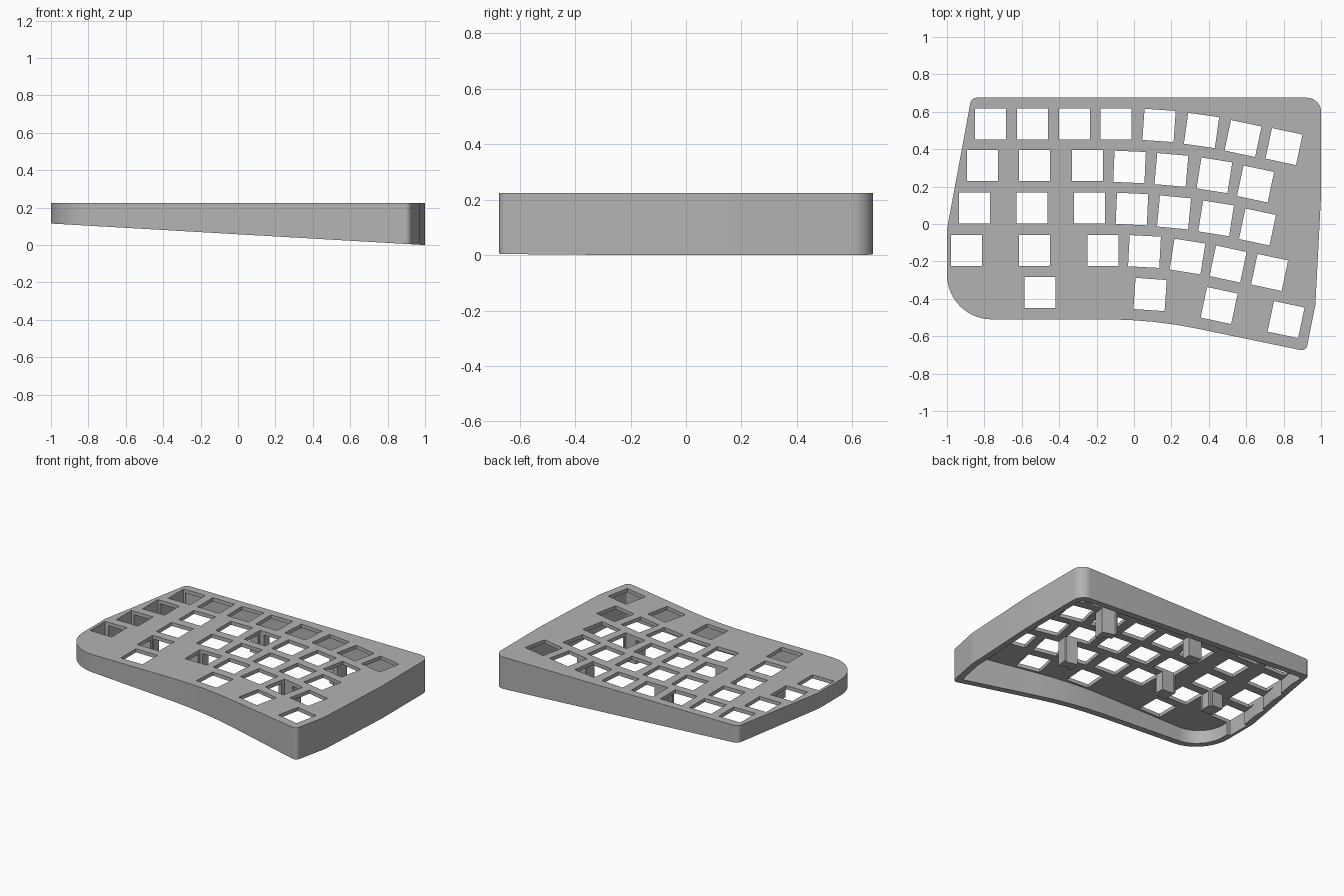
import bpy, bmesh, math
from mathutils import Vector, Matrix

cube = bpy.data.objects.get("Cube")
if cube:
    bpy.data.objects.remove(cube, do_unlink=True)

TOP, PLATE, WALL, KEY = 0.225, 0.025, 0.045, 0.167

mat = bpy.data.materials.new("plain_grey")
mat.use_nodes = True
GREY = (0.45, 0.45, 0.45, 1)
mat.diffuse_color = GREY
mat.node_tree.nodes["Principled BSDF"].inputs["Base Color"].default_value = GREY

# Outline corners, counter-clockwise: x, y, rounding radius
CORNERS = [(-1, -.51, .24), (.1, -.51, 2.4), (.92, -.68, .03), (.97, -.43, .05),
           (1, .15, .5), (1, .675, .075), (-.87, .675, .035), (-1, -.03, .2)]


def outline(inset):
    """Rounded outline, moved inward by inset."""
    pts = [Vector(c[:2]) for c in CORNERS]
    n = len(pts)
    moved, radii = [], []
    for i, p in enumerate(pts):
        d1 = (p - pts[i - 1]).normalized()
        d2 = (pts[(i + 1) % n] - p).normalized()
        n1, n2 = Vector((-d1.y, d1.x)), Vector((-d2.y, d2.x))
        moved.append(p + (n1 + n2) * inset / (1 + n1.dot(n2)))
        turn = 1 if d1.cross(d2) > 0 else -1
        radii.append(max(CORNERS[i][2] - turn * inset, .015))
    out = []
    for i, p in enumerate(moved):
        d1 = (p - moved[i - 1]).normalized()
        d2 = (moved[(i + 1) % n] - p).normalized()
        angle = math.atan2(d1.cross(d2), d1.dot(d2))
        side = math.copysign(1, angle)
        start = p - d1 * radii[i] * math.tan(abs(angle) / 2)
        normal = Vector((-d1.y, d1.x)) * side
        centre = start + normal * radii[i]
        steps = max(4, int(abs(angle) / math.radians(6)))
        for k in range(steps + 1):
            out.append(centre + Matrix.Rotation(angle * k / steps, 2) @ (start - centre))
    return out


def make(name, bm):
    bmesh.ops.recalc_face_normals(bm, faces=bm.faces)
    mesh = bpy.data.meshes.new(name)
    bm.to_mesh(mesh)
    bm.free()
    mesh.materials.append(mat)
    ob = bpy.data.objects.new(name, mesh)
    bpy.context.collection.objects.link(ob)
    return ob


def prism(name, points, z0, z1):
    bm = bmesh.new()
    face = bm.faces.new([bm.verts.new((p.x, p.y, z0)) for p in points])
    ext = bmesh.ops.extrude_face_region(bm, geom=[face])
    verts = [v for v in ext["geom"] if isinstance(v, bmesh.types.BMVert)]
    bmesh.ops.translate(bm, verts=verts, vec=(0, 0, z1 - z0))
    return make(name, bm)


def boxes(name, places, size, z0, z1):
    """Upright square bars at x, y, turn in degrees."""
    bm = bmesh.new()
    for x, y, turn in places:
        m = (Matrix.Translation((x, y, (z0 + z1) / 2))
             @ Matrix.Rotation(math.radians(turn), 4, 'Z')
             @ Matrix.Diagonal((size, size, z1 - z0, 1)))
        bmesh.ops.create_cube(bm, size=1, matrix=m)
    return make(name, bm)


# Key openings, row by row
KEYS = [(-.767, .535, 0), (-.543, .535, 0), (-.318, .535, 0), (-.096, .535, 0),
        (.134, .527, -4), (.361, .5, -8), (.583, .457, -12), (.802, .414, -12),
        (-.81, .313, 0), (-.532, .313, 0), (-.249, .313, 0), (-.024, .305, -2.5),
        (.2, .289, -5), (.43, .26, -9), (.65, .214, -12),
        (-.853, .086, 0), (-.545, .086, 0), (-.238, .086, 0), (-.011, .08, -2.5),
        (.214, .062, -5.5), (.439, .03, -9), (.66, -.016, -12),
        (-.896, -.142, 0), (-.532, -.142, 0), (-.166, -.142, 0), (.056, -.147, -3),
        (.286, -.174, -9), (.503, -.214, -12), (.725, -.259, -12),
        (-.503, -.366, 0), (.086, -.377, -4), (.455, -.436, -12), (.813, -.511, -12)]
# Inner support posts
POSTS = [(.52, .35, -10), (.465, -.095, -10), (-.125, .42, 0),
         (-.28, -.035, 0), (-.66, -.03, 0)]

case = prism("keyboard_case", outline(0), -.1, TOP)
cavity = prism("cavity_cutter", outline(WALL), -.3, TOP - PLATE)
posts = boxes("support_posts", POSTS, .1, -.1, TOP - PLATE / 2)
keys = boxes("key_cutter", KEYS, KEY, -.4, .5)

# Wedge that slopes the underside
bm = bmesh.new()
bmesh.ops.create_cube(bm, size=2, matrix=Matrix.Diagonal((1.2, 1.2, .3, 1)))
for v in bm.verts:
    v.co.z = -.5 if v.co.z < 0 else .0575 - .0575 * v.co.x
wedge = make("underside_cutter", bm)

for tool, op in ((cavity, 'DIFFERENCE'), (posts, 'UNION'),
                 (keys, 'DIFFERENCE'), (wedge, 'DIFFERENCE')):
    tool.hide_render = True
    mod = case.modifiers.new(tool.name, 'BOOLEAN')
    mod.object, mod.operation, mod.solver = tool, op, 'EXACT'

# Bake the cuts and drop the helpers
bpy.context.view_layer.update()
graph = bpy.context.evaluated_depsgraph_get()
baked = bpy.data.meshes.new_from_object(case.evaluated_get(graph))
case.modifiers.clear()
case.data = baked
baked.materials.clear()
baked.materials.append(mat)
for tool in (cavity, posts, keys, wedge):
    bpy.data.objects.remove(tool, do_unlink=True)

bpy.ops.object.select_all(action='DESELECT')
case.select_set(True)
bpy.context.view_layer.objects.active = case
bpy.ops.object.shade_smooth_by_angle(angle=math.radians(30))
